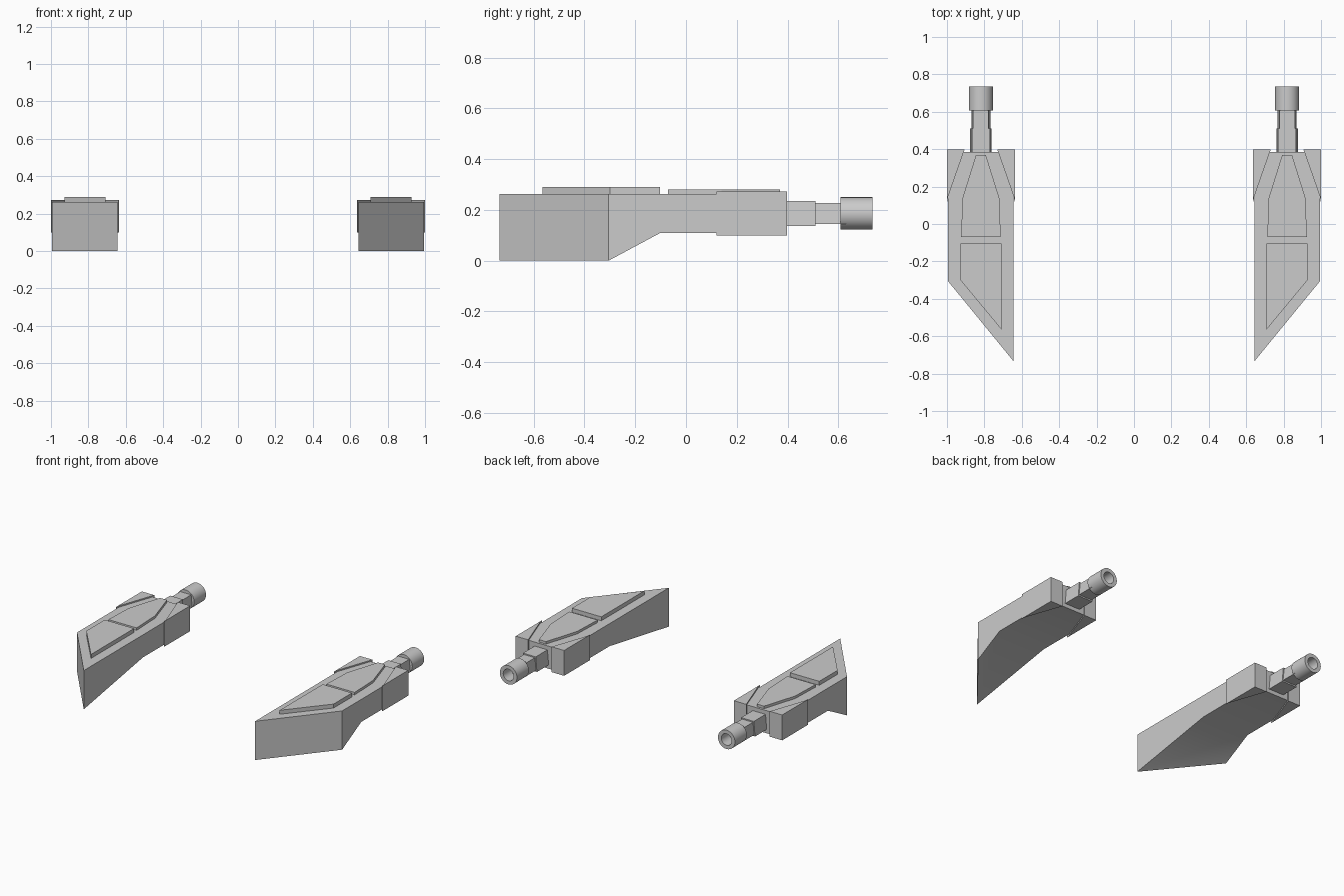
import bpy, bmesh, math

if "Cube" in bpy.data.objects:
    bpy.data.objects.remove(bpy.data.objects["Cube"])

CX = 0.8185   # centre line of the right-hand pod


def finish(name, bm, smooth=False):
    bmesh.ops.recalc_face_normals(bm, faces=bm.faces)
    me = bpy.data.meshes.new(name)
    bm.to_mesh(me)
    bm.free()
    ob = bpy.data.objects.new(name, me)
    bpy.context.collection.objects.link(ob)
    if smooth:
        bpy.ops.object.select_all(action='DESELECT')
        ob.select_set(True)
        bpy.context.view_layer.objects.active = ob
        bpy.ops.object.shade_smooth_by_angle(angle=math.radians(35))
    # the left pod is the mirror image of the right pod
    ob.modifiers.new("mirror", 'MIRROR').use_mirror_merge = False
    return ob


def loft(bm, low, high, bottom=None):
    a = [bm.verts.new(p) for p in low]
    b = [bm.verts.new(p) for p in high]
    n = len(a)
    for i in range(n):
        j = (i + 1) % n
        bm.faces.new((a[i], a[j], b[j], b[i]))
    bm.faces.new(b)
    for f in bottom or [range(n)]:
        bm.faces.new([a[i] for i in f])


def plate(name, plan, z0, z1):
    bm = bmesh.new()
    loft(bm, [(x, y, z0) for x, y in plan], [(x, y, z1) for x, y in plan])
    return finish(name, bm)


# main hull: slanted nose, underside rising toward the rear
hull = [(0.643, -0.735, 0), (0.995, -0.305, 0), (0.995, -0.10, 0.11),
        (0.995, 0.385, 0.11), (0.643, 0.385, 0.11), (0.643, -0.10, 0.11)]
bm = bmesh.new()
loft(bm, hull, [(x, y, 0.263) for x, y, z in hull], [(0, 1, 2, 5), (2, 3, 4, 5)])
finish("hull", bm, True)

# rear cheek wedges on both flanks
for side, label in ((1, "outer"), (-1, "inner")):
    plan = [(0.180, 0.12), (0.1815, 0.12), (0.1815, 0.397), (0.088, 0.397), (0.176, 0.145)]
    plate(label + "_cheek", [(CX + side * x, y) for x, y in plan], 0.10, 0.272)

# raised top panels
plate("front_panel", [(0.708, -0.565), (0.928, -0.30), (0.928, -0.103), (0.708, -0.103)], 0.25, 0.29)
plate("rear_panel", [(CX + s * x, y) for s, pts in
                     ((1, [(0.106, -0.07), (0.098, 0.14), (0.026, 0.37)]),
                      (-1, [(0.026, 0.37), (0.098, 0.14), (0.106, -0.07)]))
                     for x, y in pts], 0.25, 0.28)

# stepped barrel neck, slightly narrower on top
for name, y0, y1, w, z0, z1 in (("neck_base", 0.37, 0.51, 0.057, 0.136, 0.236),
                                ("neck_tip", 0.50, 0.63, 0.050, 0.145, 0.228)):
    sec = [(-w, z0), (w, z0), (w - 0.009, z1), (-w + 0.009, z1)]
    bm = bmesh.new()
    loft(bm, [(CX + x, y0, z) for x, z in sec], [(CX + x, y1, z) for x, z in sec])
    finish(name, bm)

# hollow muzzle, lathed around y
SEG = 32
bm = bmesh.new()
rings = []
for r, y in ((0.064, 0.608), (0.064, 0.735), (0.039, 0.735), (0.039, 0.65)):
    rings.append([bm.verts.new((CX + r * math.cos(2 * math.pi * i / SEG), y,
                                0.186 + r * math.sin(2 * math.pi * i / SEG)))
                  for i in range(SEG)])
for a, b in zip(rings, rings[1:]):
    for i in range(SEG):
        j = (i + 1) % SEG
        bm.faces.new((a[i], a[j], b[j], b[i]))
bm.faces.new(rings[0])
bm.faces.new(rings[-1])
finish("muzzle", bm, True)
